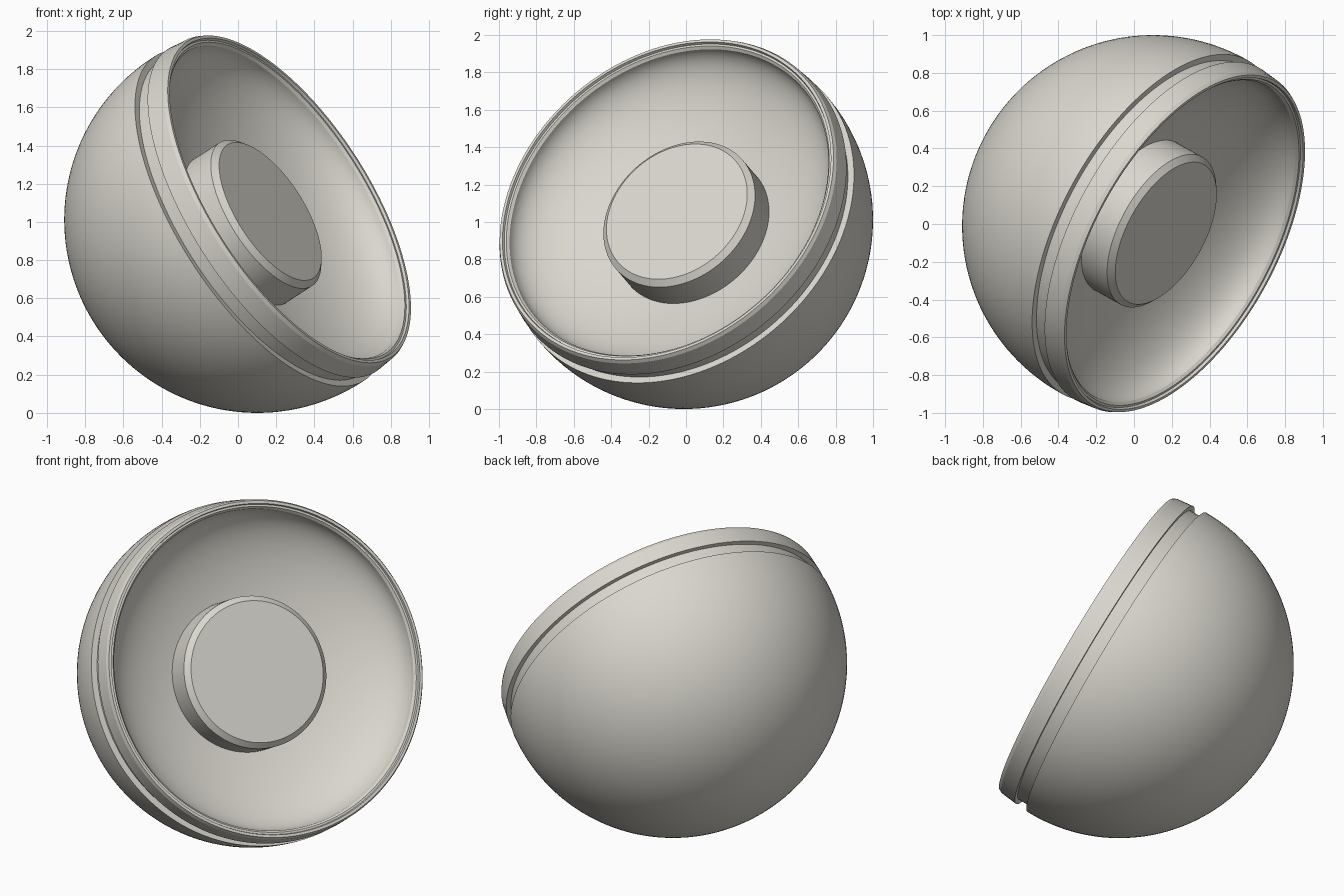
import bpy, bmesh, math
from mathutils import Vector, Matrix

if "Cube" in bpy.data.objects:
    bpy.data.objects.remove(bpy.data.objects["Cube"])

AXIS = Vector((0.76, -0.42, 0.49)).normalized()   # direction the open side faces
CENTRE = Vector((0.101, -0.011, 1.011))
R = 1.011
TILT = Matrix.Translation(CENTRE) @ AXIS.to_track_quat('Z', 'Y').to_matrix().to_4x4()

grey = bpy.data.materials.new("warm_grey")
grey.diffuse_color = (0.70, 0.68, 0.62, 1)
grey.use_nodes = True
grey.node_tree.nodes["Principled BSDF"].inputs["Base Color"].default_value = grey.diffuse_color


def revolve(name, profile, steps=128):
    """Spin (radius, height) points round the tilted axis; ends lie on it."""
    bm = bmesh.new()
    verts = [bm.verts.new((r, 0, h)) for r, h in profile]
    edges = [bm.edges.new(p) for p in zip(verts, verts[1:])]
    bmesh.ops.spin(bm, geom=verts + edges, cent=(0, 0, 0), axis=(0, 0, 1),
                   angle=2 * math.pi, steps=steps, use_duplicate=False)
    bmesh.ops.remove_doubles(bm, verts=bm.verts, dist=1e-5)
    bmesh.ops.recalc_face_normals(bm, faces=bm.faces)
    bm.transform(TILT)
    mesh = bpy.data.meshes.new(name)
    bm.to_mesh(mesh)
    bm.free()
    mesh.materials.append(grey)
    obj = bpy.data.objects.new(name, mesh)
    bpy.context.collection.objects.link(obj)
    bpy.context.view_layer.objects.active = obj
    obj.select_set(True)
    bpy.ops.object.shade_smooth_by_angle(angle=math.radians(20))
    obj.select_set(False)
    return obj


# Shell: round outside, groove, rim with a small step, shallow bowl inside
N = 48
end = math.acos(0.018 / R)
outside = [(R * math.sin(math.pi - (math.pi - end) * i / N),
            R * math.cos(math.pi - (math.pi - end) * i / N)) for i in range(N + 1)]
outside[0] = (0, -R)
rim = [(0.975, 0.018), (0.975, 0.10), (1.005, 0.10), (0.994, 0.20), (0.984, 0.22),
       (0.968, 0.22), (0.964, 0.205), (0.952, 0.205), (0.94, 0.19)]
bowl = [(0.94 * math.cos(a), 0.19 - 0.35 * math.sin(a))
        for a in (math.pi / 2 * i / 32 for i in range(1, 32))] + [(0, -0.16)]
revolve("shell", outside + rim + bowl)

# Round button in the middle of the bowl
revolve("button", [(0, 0.09), (0.415, 0.09), (0.447, 0.06), (0.447, -0.15), (0, -0.15)])
